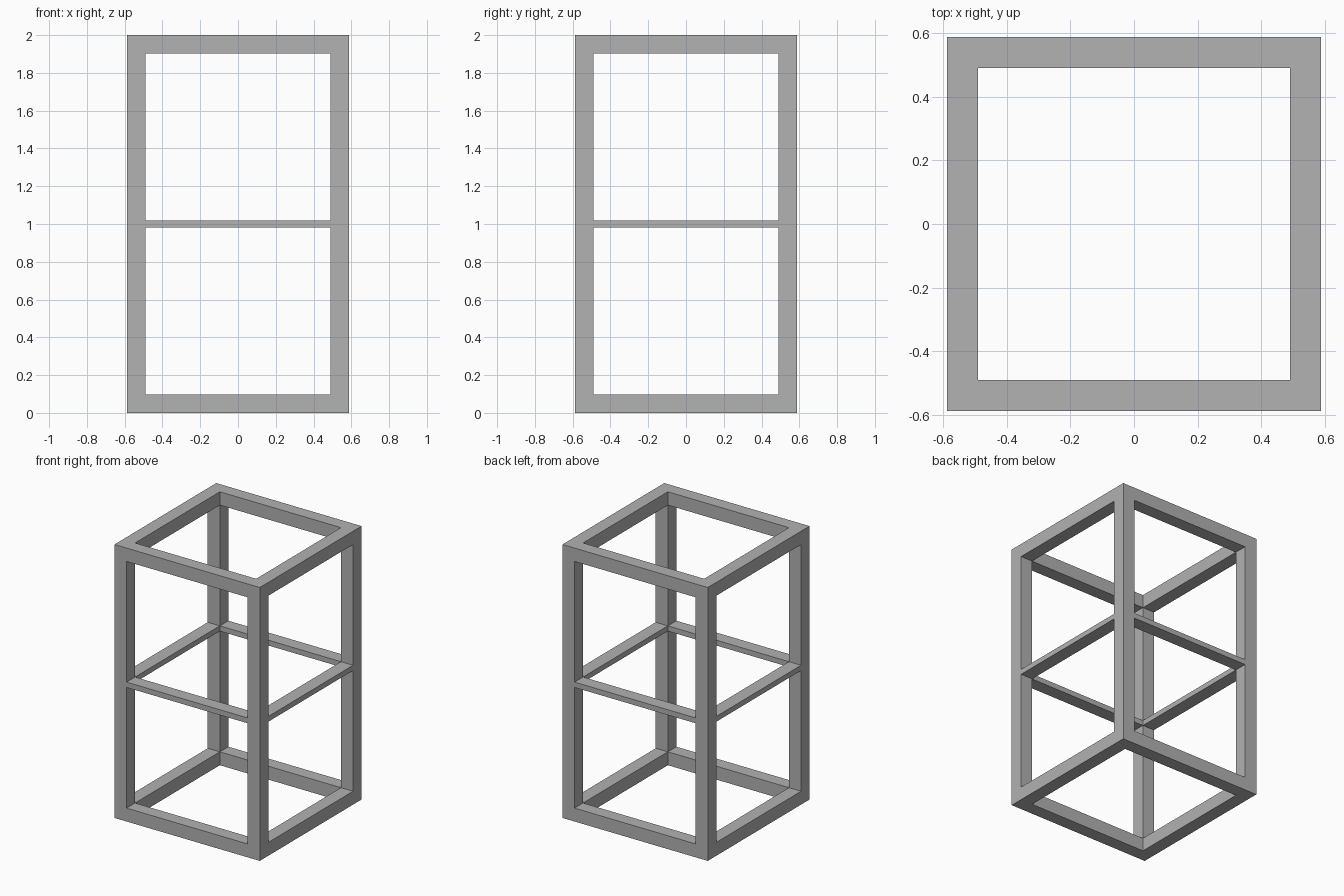
import bpy

HALF = 0.588        # half of the outer width
BAR = 0.098         # width of posts and rails
HEIGHT = 2.0
INNER = HALF - BAR  # half of the opening
MID = HALF - BAR / 2

default = bpy.data.objects.get("Cube")
if default:
    bpy.data.objects.remove(default, do_unlink=True)

grey = bpy.data.materials.new("frame_grey")
grey.use_nodes = True
colour = (0.445, 0.445, 0.445, 1)
grey.diffuse_color = colour
grey.node_tree.nodes["Principled BSDF"].inputs["Base Color"].default_value = colour


def box(name, centre, size):
    bpy.ops.mesh.primitive_cube_add(size=1, location=centre)
    obj = bpy.context.object
    obj.name = name
    obj.scale = size
    bpy.ops.object.transform_apply(location=False, rotation=False, scale=True)
    obj.data.materials.append(grey)


# Corner posts
for end, sy in (("front", -1), ("back", 1)):
    for side, sx in (("right", -1), ("left", 1)):
        box(f"{end}_{side}_post", (sx * MID, sy * MID, HEIGHT / 2), (BAR, BAR, HEIGHT))

# Rings of rails fitted between the posts
levels = (
    ("bottom", BAR / 2, BAR),
    ("middle", HEIGHT / 2, 0.039),
    ("top", HEIGHT - BAR / 2, BAR),
)
for level, z, thick in levels:
    for end, side, s in (("front", "right", -1), ("back", "left", 1)):
        box(f"{level}_{end}_rail", (0, s * MID, z), (2 * INNER, BAR, thick))
        box(f"{level}_{side}_rail", (s * MID, 0, z), (BAR, 2 * INNER, thick))
